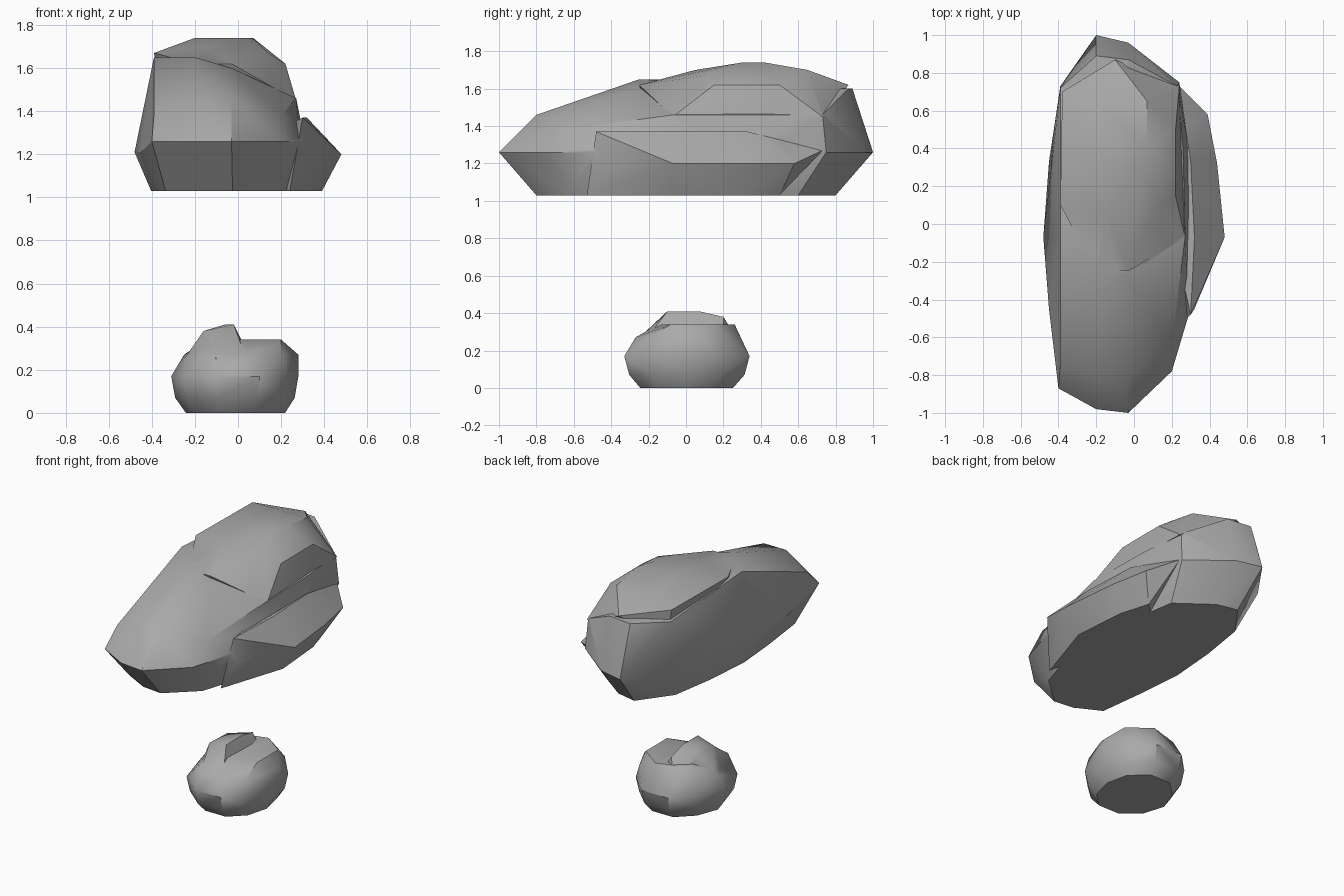
import bpy
import bmesh
import math

if "Cube" in bpy.data.objects:
    bpy.data.objects.remove(bpy.data.objects["Cube"], do_unlink=True)

stone = bpy.data.materials.new("stone_grey")
stone.use_nodes = True
stone.diffuse_color = (0.4, 0.4, 0.4, 1)
stone.node_tree.nodes["Principled BSDF"].inputs["Base Color"].default_value = (0.4, 0.4, 0.4, 1)


def level(height, *outline):
    """Lift a flat outline to one height."""
    return [(x, y, height) for x, y in outline]


def foot(points, height, factor_x, factor_y):
    """Shrink a ring towards the centre to make the flat underside."""
    return [(x * factor_x, y * factor_y, height) for x, y, z in points]


def chunk(name, points):
    """Make one faceted stone block as the hull of its corner points."""
    bm = bmesh.new()
    for point in points:
        bm.verts.new(point)
    result = bmesh.ops.convex_hull(bm, input=bm.verts)
    loose = set(result["geom_interior"]) | set(result["geom_unused"])
    bmesh.ops.delete(bm, geom=[g for g in loose if isinstance(g, bmesh.types.BMVert)], context="VERTS")
    bmesh.ops.dissolve_limit(bm, angle_limit=math.radians(2), verts=bm.verts, edges=bm.edges)
    bmesh.ops.recalc_face_normals(bm, faces=bm.faces)
    mesh = bpy.data.meshes.new(name)
    bm.to_mesh(mesh)
    bm.free()
    obj = bpy.data.objects.new(name, mesh)
    mesh.materials.append(stone)
    bpy.context.collection.objects.link(obj)
    return obj


def merge(base, extras, angle):
    """Fuse extra blocks into the base and smooth the soft edges."""
    bpy.ops.object.select_all(action="DESELECT")
    bpy.context.view_layer.objects.active = base
    base.select_set(True)
    for extra in extras:
        union = base.modifiers.new("union", "BOOLEAN")
        union.operation = "UNION"
        union.solver = "EXACT"
        union.object = extra
        bpy.ops.object.modifier_apply(modifier=union.name)
        bpy.data.objects.remove(extra, do_unlink=True)
    bpy.ops.object.shade_smooth_by_angle(angle=math.radians(angle))


# Large boulder: widest ring, flat underside and sloping shoulders
waist = level(1.26, (-0.2, -0.98), (-0.03, -1), (0.2, -0.78), (0.29, -0.48),
              (0.31, 0.3), (0.24, 0.75), (-0.03, 0.96), (-0.2, 1),
              (-0.39, 0.73), (-0.4, -0.87))
waist += level(1.21, (-0.48, -0.07), (-0.45, -0.45), (-0.45, 0.33))
shoulder = level(1.46, (-0.2, -0.8), (-0.03, -0.8), (0.27, -0.07), (0.26, 0.4), (0.23, 0.73))
shoulder += level(1.38, (0.2, -0.65), (-0.39, -0.75))
shoulder += level(1.6, (-0.2, 0.89), (-0.03, 0.87), (-0.39, 0.72), (-0.03, -0.27))
shoulder += level(1.65, (-0.39, -0.05), (-0.2, -0.25))
boulder = chunk("large_boulder", waist + foot(waist, 1.03, 0.84, 0.8) + shoulder)

# Raised cap on the large boulder
cap = level(1.45, (0.27, -0.07), (0.24, 0.73), (-0.2, -0.2), (-0.35, 0.7))
cap += level(1.62, (-0.2, -0.25), (-0.03, -0.25), (0.22, 0.15), (0.22, 0.5), (-0.1, 0.87))
cap += level(1.67, (-0.39, 0.1), (-0.38, 0.7), (0.14, 0.1))
cap += level(1.74, (-0.2, 0.35), (0.03, 0.3), (0.07, 0.42))
cap += level(1.7, (-0.2, 0.65), (0.07, 0.65), (-0.15, 0.05))

# Angular ledge along the side of the large boulder
rim = level(1.2, (0.32, -0.45), (0.48, -0.07), (0.44, 0.32), (0.39, 0.58))
crest = level(1.37, (0.3, -0.48), (0.32, -0.07), (0.3, 0.33))
crest += level(1.27, (0.24, 0.73), (0.1, 0.4))
base = level(1.03, (0.24, -0.53), (0.39, -0.07), (0.36, 0.3), (0.3, 0.5), (0.1, 0.3))
merge(boulder, [chunk("cap", cap), chunk("ledge", rim + crest + base)], 32)

# Small boulder: rounded body with a high crown on one side
girth = level(0.17, (-0.31, 0), (-0.25, -0.2), (-0.1, -0.33), (0.1, -0.33), (0.23, -0.2),
              (0.28, 0), (0.24, 0.2), (0.1, 0.34), (-0.1, 0.34), (-0.24, 0.2))
underside = foot(girth, 0, 0.78, 0.74) + foot(girth, 0.07, 0.94, 0.92)
brow = level(0.27, (0.28, 0.05), (0.2, -0.2), (0.05, -0.27), (-0.15, -0.24),
             (-0.25, 0.05), (0.2, 0.22))
brow += level(0.34, (0.2, -0.08), (0.2, 0.15), (0.05, 0.26), (-0.15, 0.2), (-0.1, -0.15))
small = chunk("small_boulder", girth + underside + brow)

crown = level(0.41, (-0.02, -0.1), (-0.02, 0.07), (-0.06, 0))
crown += level(0.38, (-0.16, -0.08), (-0.15, 0.1), (-0.03, 0.2))
crown += level(0.25, (-0.25, 0), (-0.1, -0.27), (0.04, -0.22), (0.06, 0.2), (-0.1, 0.28))
merge(small, [chunk("crown", crown)], 40)
